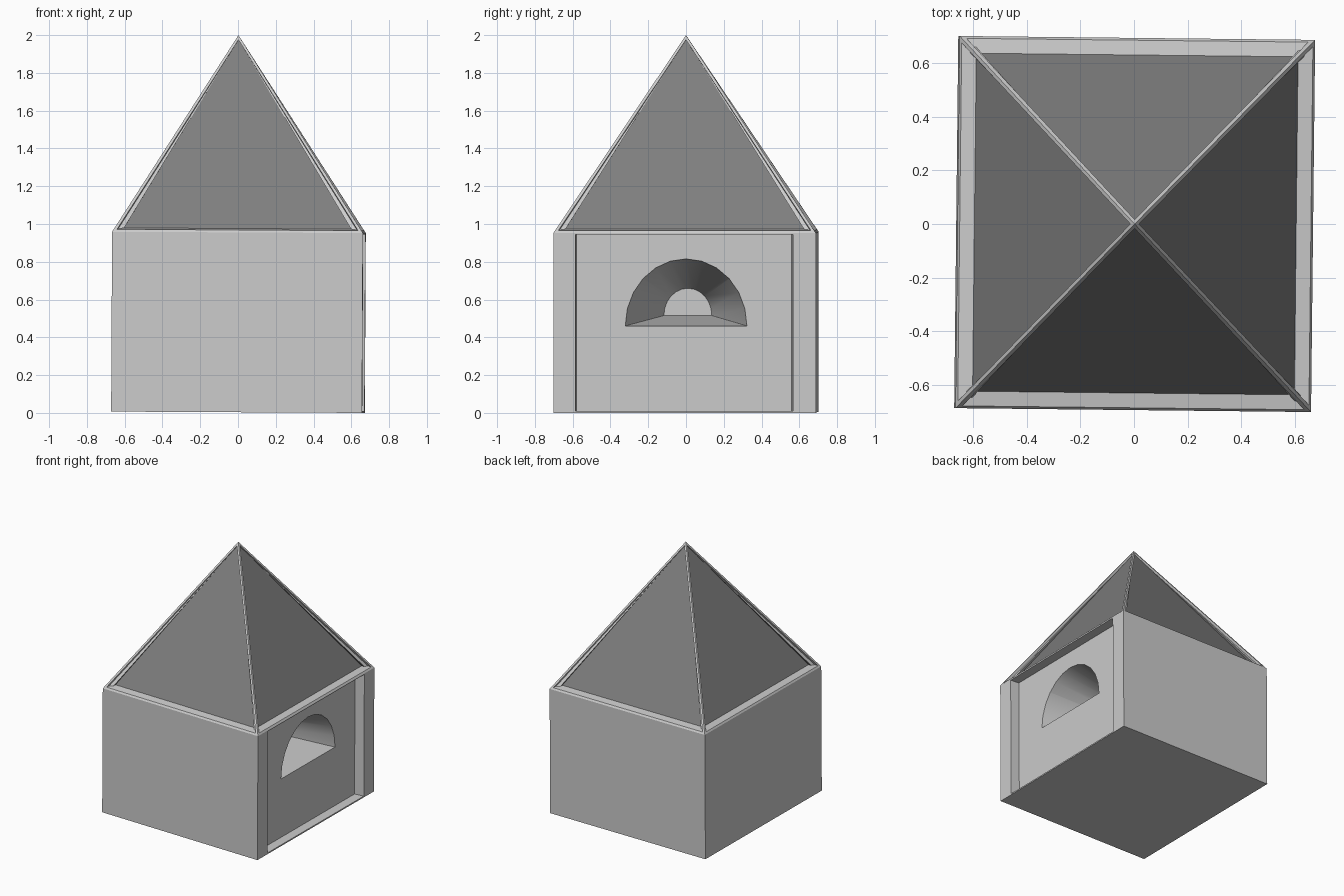
import bpy, bmesh
from math import cos, sin, pi, radians
from mathutils import Matrix, Vector

if "Cube" in bpy.data.objects:
    bpy.data.objects.remove(bpy.data.objects["Cube"])

HX, HY, EAVE, TOP = 0.664, 0.695, 0.952, 2.0
BACK = 0.592                      # plane of the recessed wall
YS = 0.007                        # sideways shift of recess and tunnel
# the whole house leans and turns very slightly
LEAN = (Matrix.Translation((0, 0, 0.0035)) @ Matrix.Rotation(radians(-0.63), 4, 'Z')
        @ Matrix.Rotation(radians(0.3), 4, 'Y'))


def grey(name, v):
    m = bpy.data.materials.new(name)
    m.diffuse_color = (v, v, v, 1)
    m.use_nodes = True
    m.node_tree.nodes["Principled BSDF"].inputs["Base Color"].default_value = m.diffuse_color
    return m


STONE, SLATE, PALE = grey("stone", 0.55), grey("slate", 0.21), grey("pale", 0.8)


def make(name, bm):
    bmesh.ops.recalc_face_normals(bm, faces=bm.faces)
    me = bpy.data.meshes.new(name)
    bm.to_mesh(me)
    bm.free()
    ob = bpy.data.objects.new(name, me)
    bpy.context.collection.objects.link(ob)
    return ob


def loft(name, a, b):
    """Closed solid between two matching outlines."""
    bm = bmesh.new()
    va = [bm.verts.new(p) for p in a]
    vb = [bm.verts.new(p) for p in b]
    n = len(va)
    bm.faces.new(va)
    bm.faces.new(vb[::-1])
    for i in range(n):
        j = (i + 1) % n
        bm.faces.new((va[i], vb[i], vb[j], va[j]))
    return make(name, bm)


def rect(x, y0, y1, z0, z1):
    return [(x, y0, z0), (x, y1, z0), (x, y1, z1), (x, y0, z1)]


def arch(x, z0, ry, rz, n=12):
    return [(x, YS + ry * cos(pi * i / n), z0 + rz * sin(pi * i / n)) for i in range(n + 1)]


def cut(target, cutter):
    mod = target.modifiers.new("cut", 'BOOLEAN')
    mod.operation, mod.solver, mod.object = 'DIFFERENCE', 'EXACT', cutter
    bpy.context.view_layer.objects.active = target
    bpy.ops.object.modifier_apply(modifier=mod.name)
    bpy.data.objects.remove(cutter)


# walls: block with a shallow recess and a tapering half-round tunnel
walls = loft("walls", rect(-HX, -HY, HY, 0, EAVE), rect(HX, -HY, HY, 0, EAVE))
cut(walls, loft("recess_cutter", rect(BACK, YS - 0.58, YS + 0.558, 0.01, 0.945),
                rect(HX + 0.05, YS - 0.587, YS + 0.575, 0.01, 0.945)))
D, E = 0.85, 0.02                 # tunnel depth, overshoot past the wall
k = 1 + E / D
cut(walls, loft("tunnel_cutter", arch(BACK - D, 0.51, 0.127, 0.145),
                arch(BACK + E, 0.51 - 0.05 * k, 0.127 + 0.195 * k, 0.145 + 0.21 * k)))
walls.data.materials.clear()
walls.data.materials.append(STONE)
walls.data.materials.append(PALE)
# tunnel lining is paler and its vault is smooth
for p in walls.data.polygons:
    c = p.center
    inside = -0.5 < c.x < BACK - 0.01 and abs(c.y) < 0.4 and 0.4 < c.z < 0.85
    p.material_index = 1 if inside else 0
walls.select_set(True)
bpy.context.view_layer.objects.active = walls
bpy.ops.object.shade_smooth_by_angle(angle=radians(30))

# roof: pyramid whose four slate panels are sunk behind a frame of bars
bm = bmesh.new()
base = [bm.verts.new((x, y, EAVE)) for x, y in ((-HX, -HY), (HX, -HY), (HX, HY), (-HX, HY))]
apex = bm.verts.new((-0.008, 0, TOP - 0.0035))
panels = [bm.faces.new((base[i], base[(i + 1) % 4], apex)) for i in range(4)]
bm.normal_update()
bmesh.ops.inset_individual(bm, faces=panels, thickness=0.03)
bmesh.ops.inset_individual(bm, faces=panels, thickness=0.018)
for f in panels:
    f.material_index = 1
    push = -Vector((f.normal.x, f.normal.y, 0)).normalized()
    for v in f.verts:
        v.co += push * 0.05 if v.co.z < 1.2 else push * 0.025 + Vector((0, 0, 0.015))
roof = make("roof", bm)
roof.data.materials.append(STONE)
roof.data.materials.append(SLATE)

for ob in (walls, roof):
    ob.data.transform(LEAN)
